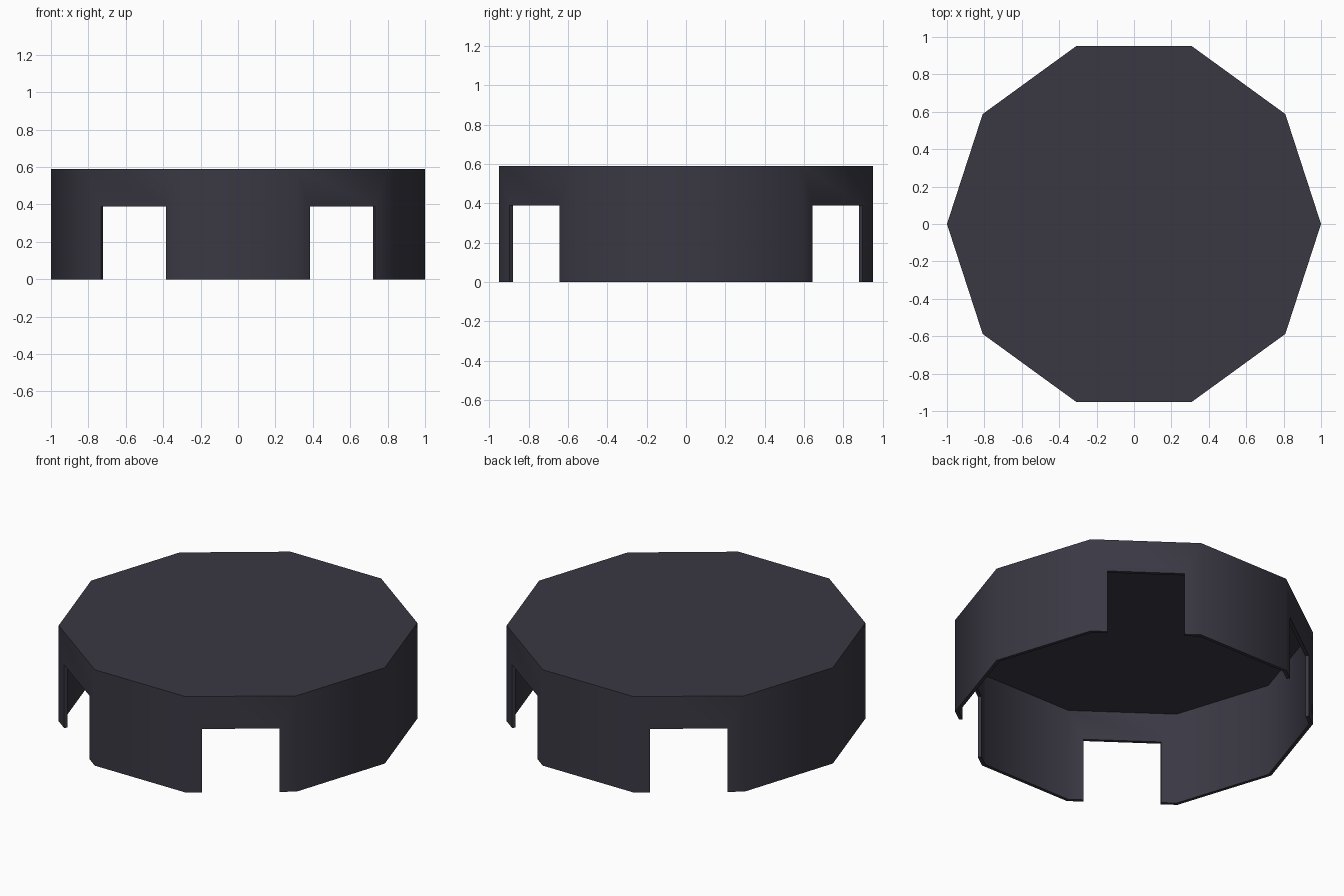
import bpy
import math

if "Cube" in bpy.data.objects:
    bpy.data.objects.remove(bpy.data.objects["Cube"], do_unlink=True)

HEIGHT = 0.59
WALL = 0.02
SIDES = 10
NOTCH_WIDTH = 0.432
NOTCH_TOP = 0.39

charcoal = bpy.data.materials.new("charcoal")
charcoal.use_nodes = True
colour = (0.042, 0.04, 0.057, 1)
charcoal.diffuse_color = colour
charcoal.node_tree.nodes["Principled BSDF"].inputs["Base Color"].default_value = colour

# Open-bottomed ten-sided cap: walls and a lid
ring = [(math.cos(i * math.tau / SIDES), math.sin(i * math.tau / SIDES)) for i in range(SIDES)]
verts = [(x, y, z) for z in (0, HEIGHT) for x, y in ring]
faces = [(i, (i + 1) % SIDES, (i + 1) % SIDES + SIDES, i + SIDES) for i in range(SIDES)]
faces.append(tuple(range(SIDES, 2 * SIDES)))
mesh = bpy.data.meshes.new("notched_cap")
mesh.from_pydata(verts, [], faces)
mesh.materials.append(charcoal)
cap = bpy.data.objects.new("notched_cap", mesh)
bpy.context.collection.objects.link(cap)
bpy.ops.object.select_all(action='DESELECT')
bpy.context.view_layer.objects.active = cap
cap.select_set(True)

# Thin shell, thickened inwards
shell = cap.modifiers.new("shell", 'SOLIDIFY')
shell.thickness = WALL
shell.offset = -1
shell.use_even_offset = True
bpy.ops.object.modifier_apply(modifier=shell.name)


def cut_notch_pair(angle):
    """Cut matching notches in the two opposite walls facing this angle."""
    depth = 0.5
    bpy.ops.mesh.primitive_cube_add(size=1, location=(0, 0, NOTCH_TOP - depth / 2),
                                    rotation=(0, 0, math.radians(angle)))
    cutter = bpy.context.object
    cutter.name = "notch_cutter"
    cutter.scale = (3, NOTCH_WIDTH, depth)
    cutter.hide_render = True
    cutter.data.materials.append(charcoal)
    bpy.ops.object.select_all(action='DESELECT')
    bpy.context.view_layer.objects.active = cap
    cap.select_set(True)
    notch = cap.modifiers.new("notch", 'BOOLEAN')
    notch.operation = 'DIFFERENCE'
    notch.solver = 'EXACT'
    notch.object = cutter
    bpy.ops.object.modifier_apply(modifier=notch.name)
    bpy.data.objects.remove(cutter, do_unlink=True)


# Four notches on the diagonal walls
for angle in (54, 126):
    cut_notch_pair(angle)

# Soft wall shading with crisp rim and notch edges
bpy.ops.object.shade_smooth_by_angle(angle=math.radians(40))
